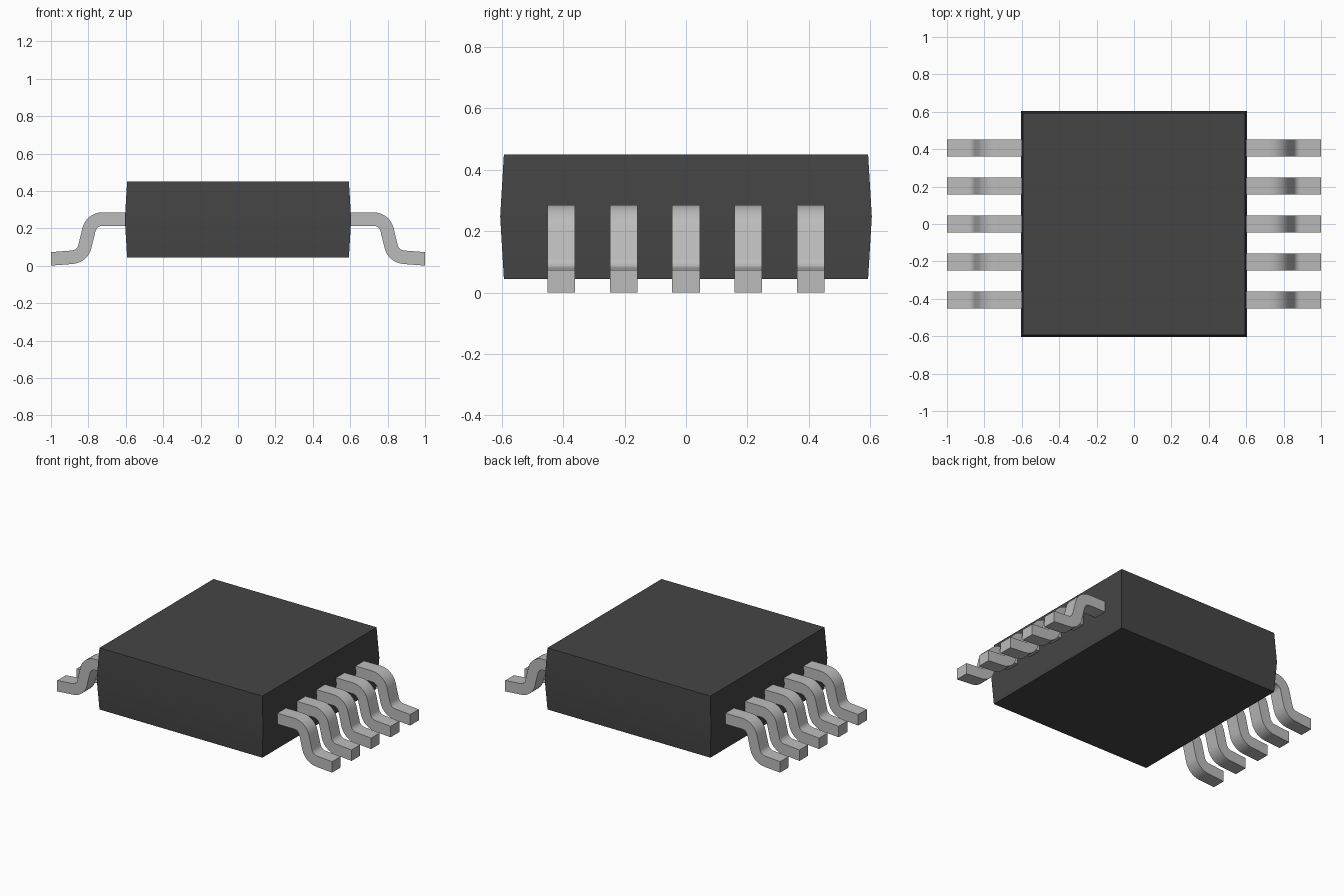
import bpy, bmesh, math
from mathutils import Vector

if "Cube" in bpy.data.objects:
    bpy.data.objects.remove(bpy.data.objects["Cube"], do_unlink=True)


def material(name, value, metallic=0.0):
    m = bpy.data.materials.new(name)
    m.use_nodes = True
    col = (value, value, value, 1.0)
    m.diffuse_color = col
    m.node_tree.nodes["Principled BSDF"].inputs["Base Color"].default_value = col
    return m


dark = material("dark_plastic", 0.06)
silver = material("silver_metal", 0.5)


def add_object(name, bm, mat):
    bmesh.ops.recalc_face_normals(bm, faces=bm.faces)
    mesh = bpy.data.meshes.new(name)
    bm.to_mesh(mesh)
    bm.free()
    mesh.materials.append(mat)
    obj = bpy.data.objects.new(name, mesh)
    bpy.context.collection.objects.link(obj)
    return obj


def smooth(obj, degrees):
    bpy.ops.object.select_all(action='DESELECT')
    obj.select_set(True)
    bpy.context.view_layer.objects.active = obj
    bpy.ops.object.shade_smooth_by_angle(angle=math.radians(degrees))


# Body: square block, slightly wider at mid height, with rounded edges
bm = bmesh.new()
rings = []
for half, z in ((0.593, 0.045), (0.605, 0.248), (0.593, 0.45)):
    rings.append([bm.verts.new((sx * half, sy * half, z))
                  for sx, sy in ((-1, -1), (1, -1), (1, 1), (-1, 1))])
for low, high in zip(rings, rings[1:]):
    for i in range(4):
        j = (i + 1) % 4
        bm.faces.new((low[i], low[j], high[j], high[i]))
bm.faces.new(rings[0][::-1])
bm.faces.new(rings[-1])
sharp = [e for e in bm.edges if e.calc_face_angle() > math.radians(30)]
bmesh.ops.bevel(bm, geom=sharp, offset=0.036, offset_type='OFFSET',
                segments=5, profile=0.5, affect='EDGES')
body = add_object("chip_body", bm, dark)
smooth(body, 40)


def rounded_path(points, radius, steps=8):
    """Round the inner corners of a 2D path; return points with tangents."""
    pts = [Vector(p) for p in points]
    out = [(pts[0], (pts[1] - pts[0]).normalized())]
    for a, b, c in zip(pts, pts[1:], pts[2:]):
        d0, d1 = (b - a).normalized(), (c - b).normalized()
        turn = math.atan2(d0.x * d1.y - d0.y * d1.x, d0.dot(d1))
        start = b - d0 * radius * math.tan(abs(turn) / 2)
        side = math.copysign(1, turn)
        centre = start + Vector((-d0.y, d0.x)) * radius * side
        base = math.atan2(d0.y, d0.x)
        for i in range(steps + 1):
            t = base + turn * i / steps
            tangent = Vector((math.cos(t), math.sin(t)))
            out.append((centre + Vector((tangent.y, -tangent.x)) * radius * side,
                        tangent))
    out.append((pts[-1], Vector((1, 0))))  # upright cut at the toe
    return out


# Gull-wing lead: flat strip swept along an S-shaped path
def make_lead(name, sign, y, width=0.09, thick=0.072):
    bm = bmesh.new()
    path = rounded_path(((0.57, 0.25), (0.783, 0.25), (0.832, 0.05), (1.0, 0.037)),
                        0.075)
    sections = []
    for p, t in path:
        n = Vector((-t.y, t.x)) * thick / 2
        sections.append([bm.verts.new((sign * (p.x + s * n.x), y + w * width / 2,
                                       p.y + s * n.y))
                         for s, w in ((-1, -1), (-1, 1), (1, 1), (1, -1))])
    for a, b in zip(sections, sections[1:]):
        for i in range(4):
            j = (i + 1) % 4
            bm.faces.new((a[i], a[j], b[j], b[i]))
    bm.faces.new(sections[0])
    bm.faces.new(sections[-1])
    smooth(add_object(name, bm, silver), 30)


for side, sign in (("left", 1), ("right", -1)):
    for k in range(5):
        make_lead(f"{side}_lead_{k + 1}", sign, (k - 2) * 0.203)
